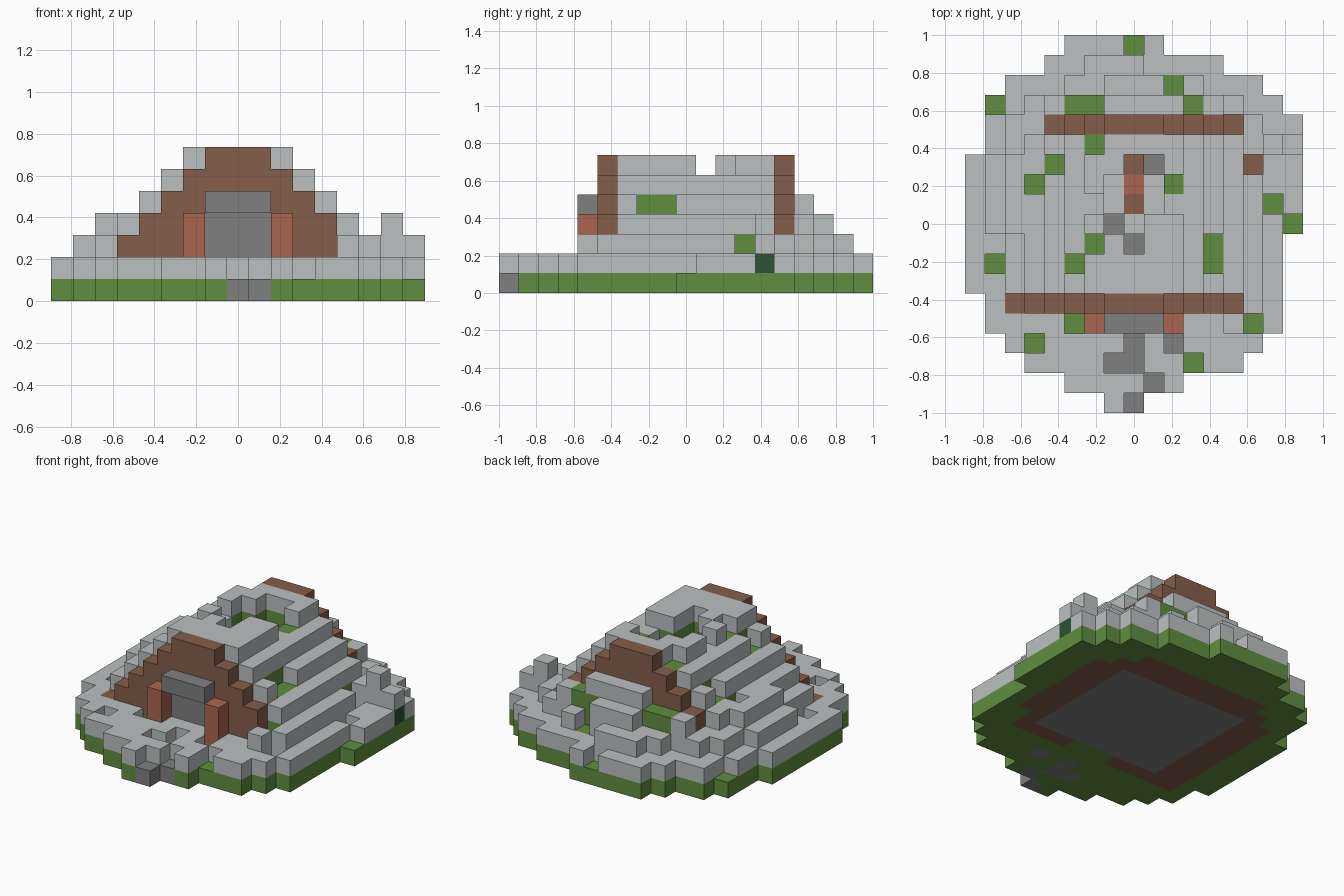
import bpy
import bmesh
from mathutils import Vector

cube = bpy.data.objects.get("Cube")
if cube:
    bpy.data.objects.remove(cube, do_unlink=True)

CELL = 2 / 19
COLOURS = {
    "snow": (0.5, 0.53, 0.53),
    "grass": (0.115, 0.27, 0.05),
    "timber": (0.235, 0.112, 0.07),
    "brick": (0.4, 0.13, 0.08),
    "stone": (0.216, 0.216, 0.216),
    "leaf": (0.026, 0.084, 0.032),
}
PART_COLOUR = {
    "snow_cover": "snow", "grass_base": "grass", "turf_roof": "grass",
    "timber_walls": "timber", "timber_footing": "timber", "furniture": "timber",
    "hearth": "brick", "door_pillars": "brick", "door": "stone",
    "door_lintel": "stone", "stone_floor": "stone", "path_stones": "stone",
    "bush": "leaf",
}
blocks = {}


def span(a, b):
    return range(a, b + 1)


def fill(part, columns, rows, layers):
    for i in columns:
        for k in rows:
            for z in layers:
                blocks[i, k, z] = part


def clear(columns, rows, layers):
    for i in columns:
        for k in rows:
            for z in layers:
                blocks.pop((i, k, z), None)


# Ground outline, row by row from back to front
outline = [(5, 9), (4, 12), (2, 14), (1, 15), (1, 16), (1, 16)]
outline += [(0, 16)] * 4 + [(0, 15)] * 3 + [(1, 15)] * 2
outline += [(2, 14), (3, 13), (5, 10), (7, 8)]
for k, (a, b) in enumerate(outline):
    fill("grass_base", span(a, b), [k], [0])
    fill("snow_cover", span(a, b), [k], [1])

# Footing and floor of the house
fill("timber_footing", span(4, 12), [3], [0])
fill("timber_footing", span(3, 13), [4], [0])
fill("timber_footing", span(2, 14), span(5, 11), [0])
fill("timber_footing", span(2, 13), [12, 13], [0])
fill("grass_base", span(7, 9), [13], [0])
fill("stone_floor", span(4, 12), span(5, 12), [0])
clear(span(4, 12), span(5, 12), [1])
fill("timber_walls", [3, 13], span(5, 12), [1])

# Stepped roof: turf inside, snow on the steps
house = span(5, 12)
for z in span(2, 5):
    fill("snow_cover", [z, 16 - z], house, [z])
    fill("turf_roof", [z + 1, 15 - z], house, [z])
fill("turf_roof", [6, 10], house, [4])
fill("turf_roof", span(6, 10), house, [5])
fill("snow_cover", span(6, 10), house, [6])
fill("snow_cover", [1], span(6, 9), [2])
fill("snow_cover", [2], span(6, 9), [3])
clear([6], [5], [6])

# Terraces behind the house
fill("turf_roof", span(5, 11), [3], span(1, 3))
fill("turf_roof", span(6, 10), [2], [1])
fill("snow_cover", [3, 4, 12, 13], [3], [2])
fill("snow_cover", [4, 12], [3], [3])
fill("snow_cover", span(6, 10), [3], [4])
fill("snow_cover", span(5, 11), [2], [2])
fill("snow_cover", span(7, 9), [2], [3])
fill("snow_cover", span(6, 8), [1], [2])
fill("snow_cover", [2, 3, 14], [4], [2])
fill("snow_cover", [14], [13], [2])
fill("snow_cover", [13], [14], [2])

# Stepped gable walls
for row, low, high in ((13, 2, 13), (4, 4, 13)):
    fill("timber_walls", span(low, high), [row], [1])
    fill("timber_walls", span(max(low, 3), 12), [row], [2])
    for z in span(3, 6):
        fill("timber_walls", span(z + 1, 15 - z), [row], [z])

# Doorway
fill("door", span(7, 9), [13], [1, 2, 3])
fill("door_pillars", [6, 10], [14], [1, 2, 3])
fill("door_lintel", span(7, 9), [14], [4])

# Broken ridge and what lies below it
clear(span(6, 10), [8], [6])
fill("snow_cover", [6, 10], [8], [5])
broken = [(8, 6), (9, 6), (7, 7), (8, 7), (9, 7), (7, 8), (8, 8), (9, 8),
          (7, 9), (8, 9), (8, 10)]
for i, k in broken:
    clear([i], [k], span(4, 6))
    fill("snow_cover", [i], [k], [1])
for i, k in ((9, 6), (7, 9), (8, 10)):
    clear([i], [k], [1])
fill("furniture", [8], [6, 8], [1])
fill("hearth", [8], [7], [1])

# Bush with snow on it, and a drift beside it
fill("bush", [16], [5], [1])
fill("snow_cover", [16], [5], [2])
fill("snow_cover", [15], [5], [2, 3])

# Patches where the snow has melted
patches = [(8, 0), (10, 2), (1, 3), (6, 3), (4, 6), (14, 6), (3, 7), (10, 7),
           (15, 8), (16, 9), (6, 10), (12, 10), (12, 11), (1, 11), (5, 11),
           (5, 14), (14, 14), (3, 15), (11, 16)]
path = [(8, 15), (10, 15), (7, 16), (8, 16), (9, 17), (8, 18)]
for i, k in patches + path:
    for z in span(1, 6):
        if blocks.get((i, k, z)) == "snow_cover":
            del blocks[i, k, z]
for i, k in path:
    fill("path_stones", [i], [k], [0])

# Materials
materials = {}
for name, rgb in COLOURS.items():
    mat = bpy.data.materials.new(name)
    mat.use_nodes = True
    mat.diffuse_color = (*rgb, 1)
    mat.node_tree.nodes["Principled BSDF"].inputs["Base Color"].default_value = (*rgb, 1)
    materials[name] = mat


def build(part):
    """Make one mesh from the open sides of the part's blocks."""
    bm = bmesh.new()
    for (i, k, z), owner in blocks.items():
        if owner != part:
            continue
        centre = Vector((i - 8, 9 - k, z + 0.5))
        for axis in range(3):
            for sign in (-1, 1):
                n = Vector((0, 0, 0))
                n[axis] = sign
                if (i + int(n.x), k - int(n.y), z + int(n.z)) in blocks:
                    continue
                u = Vector((n.y, n.z, n.x))
                v = n.cross(u)
                corners = (-u - v, u - v, u + v, v - u)
                bm.faces.new([bm.verts.new((centre + (n + c) / 2) * CELL)
                              for c in corners])
    bmesh.ops.remove_doubles(bm, verts=bm.verts, dist=CELL / 100)
    mesh = bpy.data.meshes.new(part)
    bm.to_mesh(mesh)
    bm.free()
    mesh.materials.append(materials[PART_COLOUR[part]])
    bpy.context.collection.objects.link(bpy.data.objects.new(part, mesh))


for part in PART_COLOUR:
    build(part)
